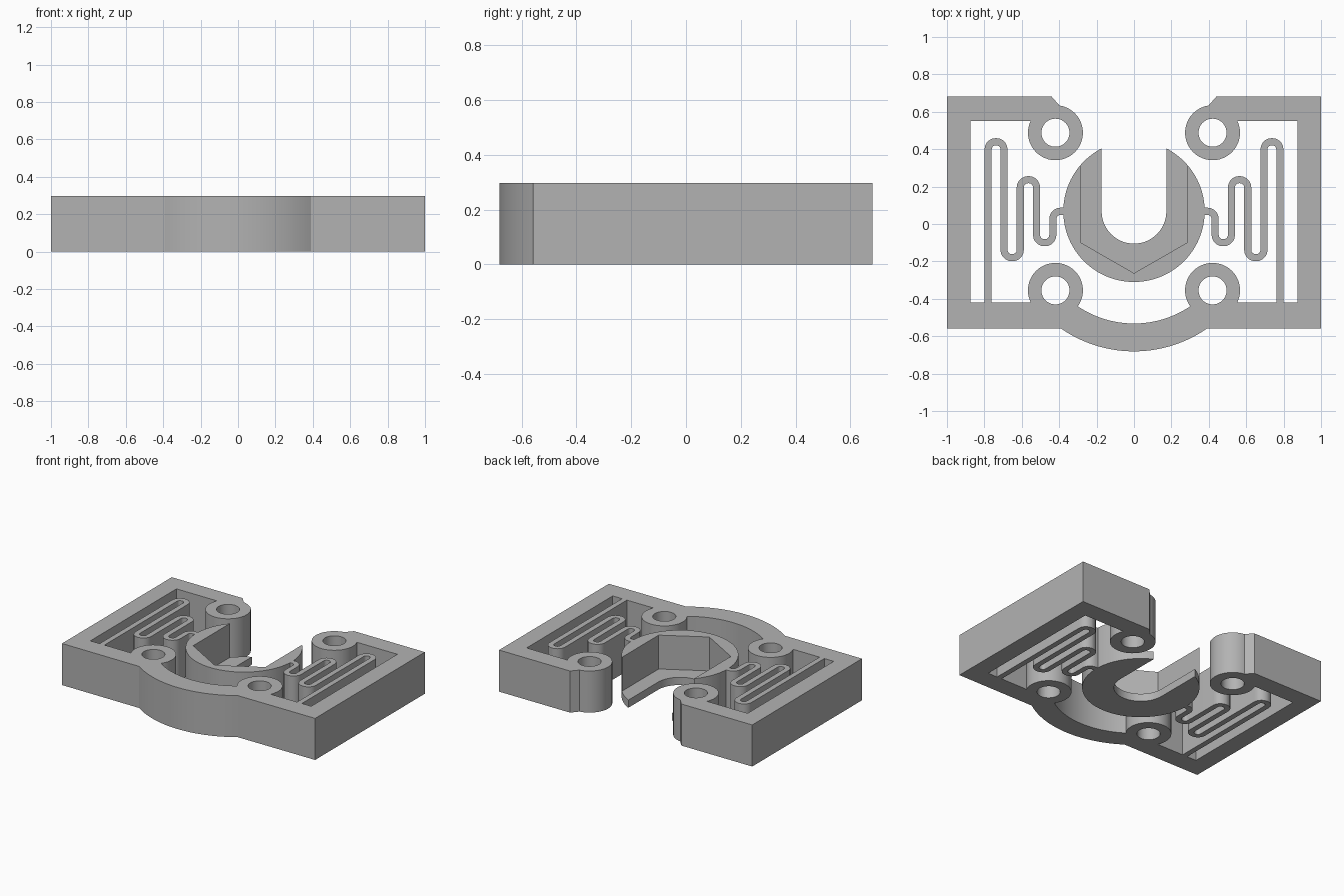
import bpy, bmesh
from math import pi, sin, cos, asin
from mathutils import Vector

cube = bpy.data.objects.get("Cube")
if cube:
    bpy.data.objects.remove(cube, do_unlink=True)

H = 0.297          # plate height
FLOOR = 0.055      # thickness of the pocket floor

grey = bpy.data.materials.new("plain_grey")
grey.use_nodes = True
colour = (0.45, 0.45, 0.45, 1)
grey.diffuse_color = colour
grey.node_tree.nodes["Principled BSDF"].inputs["Base Color"].default_value = colour


def arc(cx, cy, r, a0, a1, n):
    return [(cx + r * cos(a0 + (a1 - a0) * i / n), cy + r * sin(a0 + (a1 - a0) * i / n))
            for i in range(n + 1)]


def circle(cx, cy, r, n=48):
    return arc(cx, cy, r, 0, 2 * pi, n)[:-1]


def mirrored(half):
    """Close a half outline with its mirror image, sharing points on the axis."""
    return half + [(-x, y) for x, y in reversed(half) if abs(x) > 1e-5]


def prism(name, outline, z0=0.0, z1=H):
    bm = bmesh.new()
    face = bm.faces.new([bm.verts.new((x, y, z0)) for x, y in outline])
    ext = bmesh.ops.extrude_face_region(bm, geom=[face])
    verts = [g for g in ext["geom"] if isinstance(g, bmesh.types.BMVert)]
    bmesh.ops.translate(bm, verts=verts, vec=(0, 0, z1 - z0))
    bmesh.ops.recalc_face_normals(bm, faces=bm.faces)
    mesh = bpy.data.meshes.new(name)
    bm.to_mesh(mesh)
    bm.free()
    mesh.materials.append(grey)
    obj = bpy.data.objects.new(name, mesh)
    bpy.context.collection.objects.link(obj)
    return obj


def combine(target, tool, operation):
    mod = target.modifiers.new("combine", "BOOLEAN")
    mod.operation, mod.solver, mod.object = operation, "EXACT", tool
    bpy.context.view_layer.objects.active = target
    bpy.ops.object.modifier_apply(modifier=mod.name)
    bpy.data.objects.remove(tool, do_unlink=True)


def smooth(obj):
    bpy.ops.object.select_all(action="DESELECT")
    obj.select_set(True)
    bpy.context.view_layer.objects.active = obj
    bpy.ops.object.shade_smooth_by_angle(angle=pi / 6)


# Frame: open C outline with a curved front bridge
BACK, FRONT, CY = 0.681, -0.558, 0.005
outer, inner = 0.686, 0.537
half = arc(0, CY, outer, -pi / 2, -pi / 2 + asin(0.39 / outer), 16)
half += [(0.39, FRONT), (1, FRONT), (1, BACK), (0.44, BACK), (0.398, 0.633),
         (0.42, 0.552), (0.873, 0.552), (0.873, -0.42), (0.42, -0.42)]
half += arc(0, CY, inner, -pi / 2 + asin(0.305 / inner), -pi / 2, 16)
half = [p for i, p in enumerate(half)
        if i == 0 or (Vector(p) - Vector(half[i - 1])).length > 0.005]
# the bridge crosses the axis twice, so both end points are shared
half[0], half[-1] = (0, half[0][1]), (0, half[-1][1])
frame = prism("frame", mirrored(half))

# Screw bosses at the four corners
spots = [(sx * 0.42, y) for sx in (-1, 1) for y in (0.488, -0.355)]
for x, y in spots:
    combine(frame, prism("boss", circle(x, y, 0.147)), "UNION")
for x, y in spots:
    combine(frame, prism("hole_cutter", circle(x, y, 0.075), -0.1, H + 0.1), "DIFFERENCE")
smooth(frame)

# Centre holder: disc with a U slot and a hexagonal pocket open to the back
HY = 0.068
holder = prism("centre_holder", circle(0, HY, 0.378, 96))
slot = arc(0, HY, 0.173, -pi, 0, 32) + [(0.173, 1), (-0.173, 1)]
combine(holder, prism("slot_cutter", slot, -0.1, H + 0.1), "DIFFERENCE")
pocket = [(0, -0.263), (0.285, -0.099), (0.285, 1), (-0.285, 1), (-0.285, -0.099)]
combine(holder, prism("pocket_cutter", pocket, FLOOR, H + 0.1), "DIFFERENCE")
smooth(holder)


# Serpentine springs: a rounded ribbon from the frame to the holder
def fillet(path, r, n=5):
    pts = [Vector(path[0])]
    for a, b, c in zip(path, path[1:], path[2:]):
        a, b, c = Vector(a), Vector(b), Vector(c)
        u, v = (a - b).normalized(), (c - b).normalized()
        centre = b + (u + v) * r
        for i in range(n + 1):
            t = i / n * pi / 2
            pts.append(centre - v * r * cos(t) - u * r * sin(t))
    return pts + [Vector(path[-1])]


def ribbon(pts, width):
    left, right = [], []
    for i, p in enumerate(pts):
        d = (pts[min(i + 1, len(pts) - 1)] - pts[max(i - 1, 0)]).normalized()
        if 0 < i < len(pts) - 1:
            d = ((p - pts[i - 1]).normalized() + (pts[i + 1] - p).normalized()).normalized()
        n = Vector((-d.y, d.x)) * width / 2
        left.append(tuple(p + n))
        right.append(tuple(p - n))
    return left + right[::-1]


columns = [0.78, 0.695, 0.608, 0.521, 0.434]
turns = [0.44, -0.18, 0.237, -0.1, 0.068]
path = [(columns[0], -0.42)]
for i, y in enumerate(turns):
    path += [(columns[i], y), (columns[i + 1] if i < 4 else 0.377, y)]
for name, side in (("left_spring", 1), ("right_spring", -1)):
    strip = ribbon(fillet([(side * x, y) for x, y in path], 0.041), 0.038)
    smooth(prism(name, strip))
